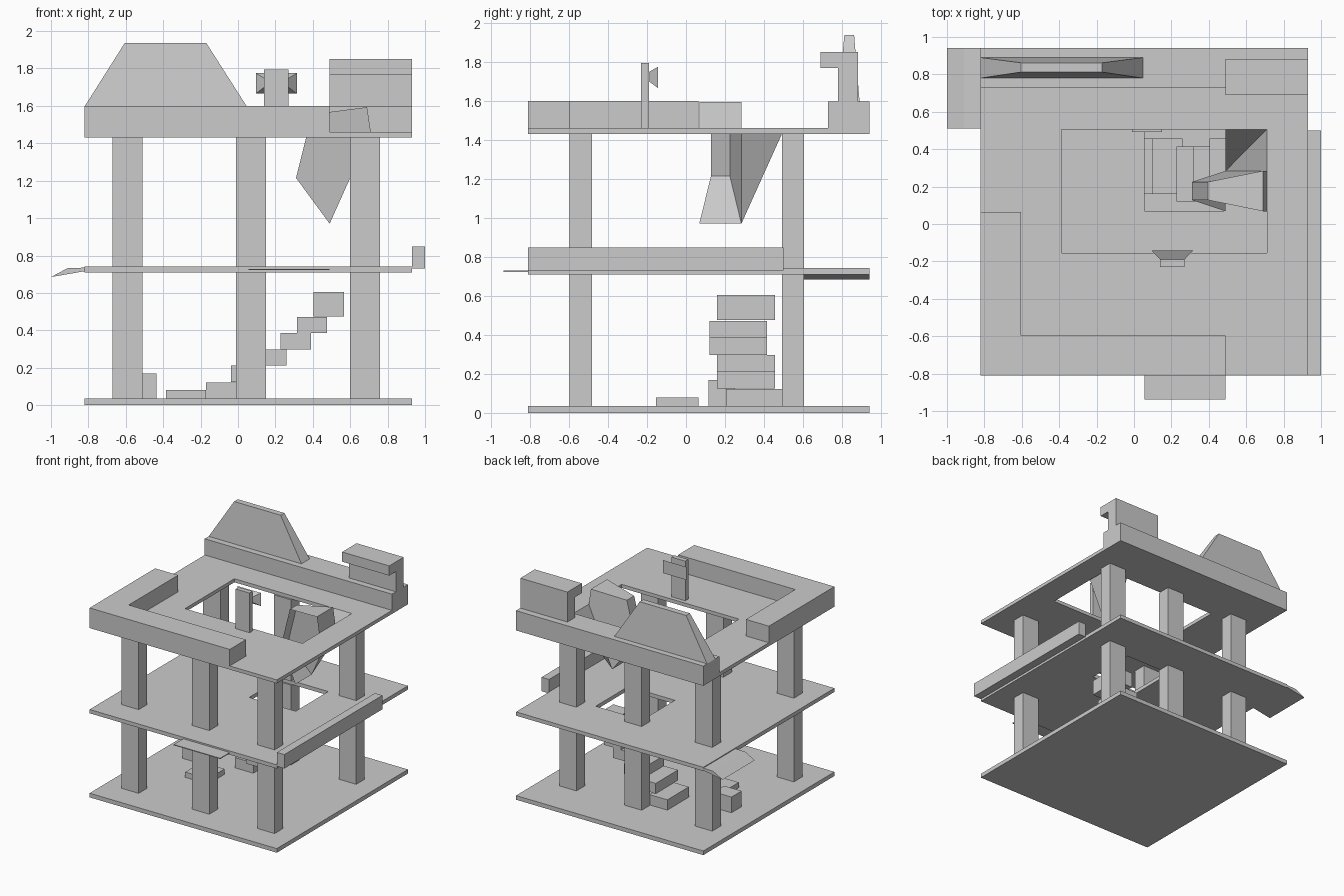
import bpy, bmesh

X0, X1, Y0, Y1 = -0.82, 0.93, -0.81, 0.94      # building footprint


def mesh(name, verts, faces, fix=True):
    me = bpy.data.meshes.new(name)
    me.from_pydata(verts, [], faces)
    if fix:
        bm = bmesh.new()
        bm.from_mesh(me)
        bmesh.ops.recalc_face_normals(bm, faces=bm.faces)
        bm.to_mesh(me)
        bm.free()
    ob = bpy.data.objects.new(name, me)
    bpy.context.collection.objects.link(ob)
    return ob


def loft(name, loop_a, loop_b):
    """Closed solid between two matching loops."""
    n = len(loop_a)
    faces = [tuple(range(n)), tuple(range(n, 2 * n))]
    faces += [(i, (i + 1) % n, n + (i + 1) % n, n + i) for i in range(n)]
    return mesh(name, loop_a + loop_b, faces)


def rect(x0, x1, y0, y1, z):
    return [(x0, y0, z), (x1, y0, z), (x1, y1, z), (x0, y1, z)]


def box(name, x0, x1, y0, y1, z0, z1):
    return loft(name, rect(x0, x1, y0, y1, z0), rect(x0, x1, y0, y1, z1))


def holed_slab(name, z0, z1, hole):
    """Floor slab with a rectangular opening."""
    v = []
    for z in (z0, z1):
        v += rect(X0, X1, Y0, Y1, z) + rect(*hole, z)
    f = []
    for i in range(4):
        j = (i + 1) % 4
        f += [(i, j, 4 + j, 4 + i), (8 + i, 8 + j, 12 + j, 12 + i),
              (i, j, 8 + j, 8 + i), (4 + i, 4 + j, 12 + j, 12 + i)]
    return mesh(name, v, f)


# Floors
box("ground_floor", X0, X1, Y0, Y1, 0, 0.035)
holed_slab("middle_floor", 0.71, 0.742, (0.055, 0.49, 0.07, 0.505))
holed_slab("roof_slab", 1.43, 1.46, (-0.387, 0.71, -0.155, 0.505))

# Columns, two rows of three on each storey
for x in (-0.59, 0.07, 0.68):
    for y in (-0.54, 0.549):
        for z0, z1 in ((0.035, 0.71), (0.742, 1.43)):
            box("column", x - 0.08, x + 0.08, y - 0.057, y + 0.057, z0, z1)

# Steps
steps = [(-0.60, -0.435, 0.115, 0.25, 0.035, 0.168),
         (-0.385, -0.17, -0.155, 0.063, 0.035, 0.08),
         (-0.17, 0.0, 0.205, 0.492, 0.035, 0.122),
         (-0.037, 0.13, 0.16, 0.457, 0.125, 0.212),
         (0.095, 0.26, 0.16, 0.457, 0.212, 0.298),
         (0.227, 0.39, 0.12, 0.415, 0.298, 0.385),
         (0.315, 0.477, 0.12, 0.415, 0.385, 0.472),
         (0.403, 0.567, 0.16, 0.457, 0.475, 0.605)]
for s in steps:
    box("step", *s)

# Middle floor railing and awnings
box("side_rail", X1, 1.0, Y0, 0.50, 0.73, 0.848)
box("front_awning", 0.055, 0.49, -0.937, Y0, 0.722, 0.729)
awning = [(-1.0, 0.685), (-0.91, 0.733), (X0, 0.735), (X0, 0.716)]
loft("side_awning", [(x, 0.51, z) for x, z in awning],
     [(x, Y1, z) for x, z in awning])

# Roof parapets
box("front_parapet", X0, 0.49, Y0, -0.595, 1.46, 1.60)
box("left_parapet", X0, -0.605, -0.595, 0.065, 1.46, 1.60)
box("back_parapet", X0, X1, 0.727, Y1, 1.46, 1.597)

# Tapered gable on the back parapet
loft("gable", rect(X0, 0.047, 0.78, 0.89, 1.597),
     rect(-0.605, -0.17, 0.812, 0.862, 1.937))

# Hooked turret at the back right corner
hook = [(0.78, 1.597), (0.883, 1.597), (0.883, 1.85),
        (0.69, 1.85), (0.69, 1.768), (0.78, 1.768)]
loft("turret", [(0.49, y, z) for y, z in hook], [(X1, y, z) for y, z in hook])

# Roof post with flared panel behind it
box("roof_post", 0.14, 0.27, -0.23, -0.19, 1.46, 1.795)


def panel(x0, x1, y, z0, z1):
    return [(x0, y, z0), (x1, y, z0), (x1, y, z1), (x0, y, z1)]


loft("flared_panel", panel(0.14, 0.27, -0.19, 1.70, 1.748),
     panel(0.095, 0.315, -0.143, 1.665, 1.775))

# Hanging chute under the roof opening: open on the front, sloping at the back
v = [(0.31, 0.128, 1.215), (0.31, 0.225, 1.215),
     (0.395, 0.128, 1.555), (0.395, 0.225, 1.555),
     (0.69, 0.068, 1.593), (0.69, 0.284, 1.593),
     (0.71, 0.068, 1.46), (0.71, 0.284, 1.46),
     (0.49, 0.068, 0.97), (0.49, 0.284, 0.97),
     (0.71, 0.505, 1.46), (0.49, 0.505, 1.46)]
mesh("roof_chute", v, [(0, 2, 3, 1), (2, 4, 5, 3), (4, 6, 7, 5),
                       (0, 1, 9, 8), (1, 3, 5, 7, 9),
                       (9, 7, 10), (9, 10, 11)])
